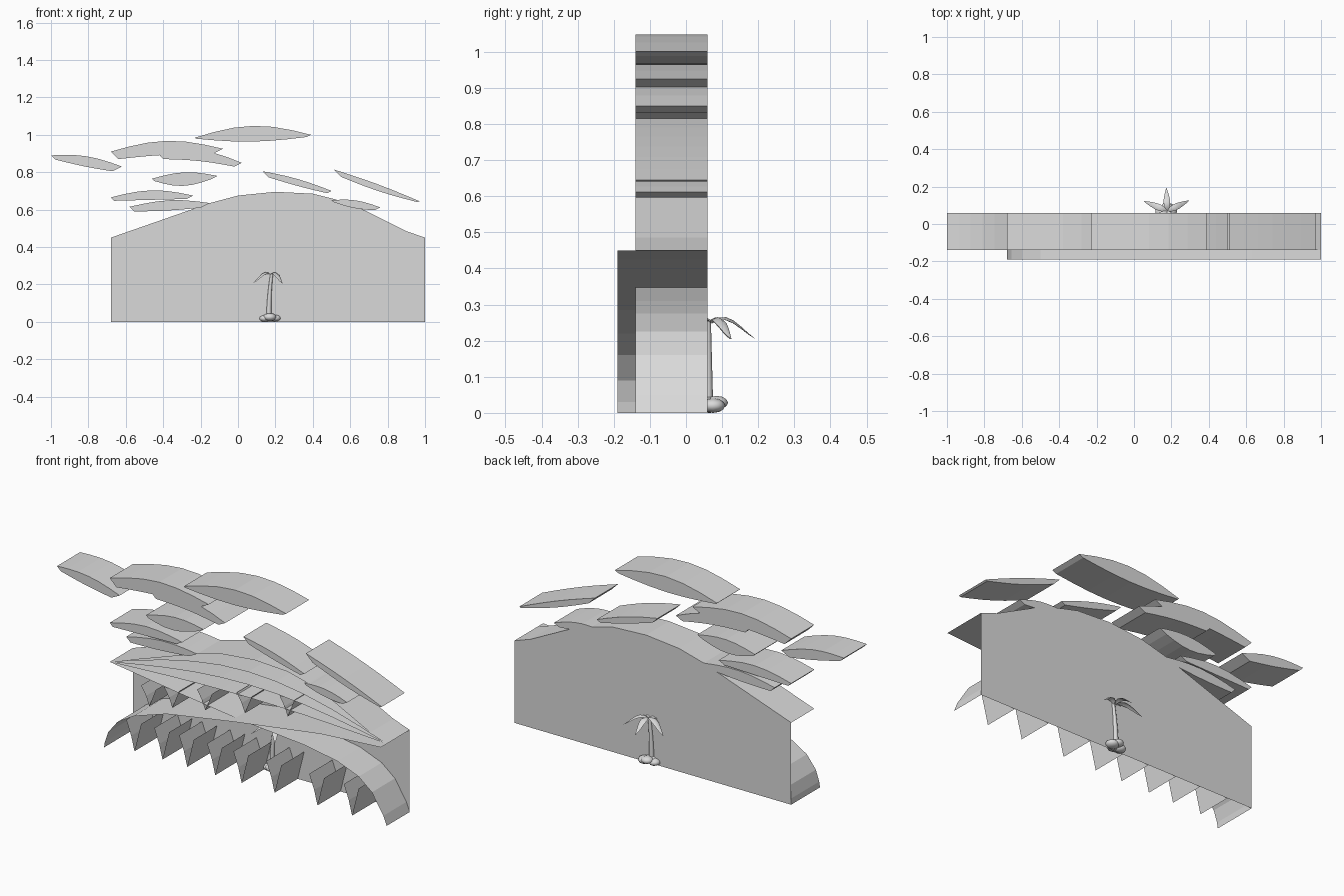
import bpy, bmesh, math
from mathutils import Vector

cube = bpy.data.objects.get("Cube")
if cube:
    bpy.data.objects.remove(cube, do_unlink=True)

grey = bpy.data.materials.new("light_grey")
grey.use_nodes = True
grey.diffuse_color = (0.7, 0.7, 0.7, 1)
grey.node_tree.nodes["Principled BSDF"].inputs["Base Color"].default_value = (0.7, 0.7, 0.7, 1)

BACK, MID, FRONT = 0.06, -0.14, -0.19


def finish(name, bm, smooth=False):
    mesh = bpy.data.meshes.new(name)
    bm.to_mesh(mesh)
    bm.free()
    mesh.materials.append(grey)
    for poly in mesh.polygons:
        poly.use_smooth = smooth
    obj = bpy.data.objects.new(name, mesh)
    bpy.context.collection.objects.link(obj)
    return obj


def ribbon(name, path, front=MID, back=BACK):
    """Sheet swept in depth along an open path of (x, z) points."""
    bm = bmesh.new()
    rows = [(bm.verts.new((x, front, z)), bm.verts.new((x, back, z))) for x, z in path]
    for (a, b), (c, d) in zip(rows, rows[1:]):
        bm.faces.new((a, c, d, b))
    return finish(name, bm)


def slab(name, outline, front=MID, back=BACK):
    """Closed outline extruded in depth with both caps."""
    bm = bmesh.new()
    face = bm.faces.new([bm.verts.new((x, front, z)) for x, z in outline])
    extruded = bmesh.ops.extrude_face_region(bm, geom=[face], use_keep_orig=True)
    moved = [v for v in extruded["geom"] if isinstance(v, bmesh.types.BMVert)]
    bmesh.ops.translate(bm, verts=moved, vec=(0, back - front, 0))
    bmesh.ops.recalc_face_normals(bm, faces=bm.faces)
    return finish(name, bm)


def bow(a, b, rise, steps=6):
    """Points from a to b, bowed up or down."""
    a, b = Vector(a), Vector(b)
    points = []
    for i in range(steps + 1):
        t = i / steps
        p = a.lerp(b, t)
        points.append((p.x, p.y + rise * math.sin(math.pi * t)))
    return points


# Clouds: left tip, right tip, upper bow, lower bow, then the drop of each blunt end
clouds = [
    ((-1, .89), (-.62, .83), .025, -.005, .022, .025),
    ((-.68, .91), (-.08, .925), .05, .01, .04, .03),
    ((-.42, .89), (.02, .85), .045, .01, .02, .02),
    ((-.23, .985), (.39, 1.0), .055, -.02, .006, .012),
    ((-.46, .765), (-.11, .78), .027, -.03, .012, .02),
    ((-.68, .665), (-.24, .675), .033, 0, .018, .018),
    ((-.58, .615), (-.15, .635), .025, -.005, .025, .025),
    ((.13, .805), (.5, .7), .012, -.004, .032, .012),
    ((.51, .815), (.97, .645), .008, -.01, .04, .005),
    ((.5, .65), (.76, .612), .018, -.01, .01, .015),
]
for number, (left, right, up, down, drop_left, drop_right) in enumerate(clouds):
    lower = bow((left[0] + drop_left, left[1] - drop_left),
                (right[0] - 2 * drop_right, right[1] - drop_right), down)
    slab(f"cloud_{number + 1}", bow(left, right, up) + lower[::-1])

# Hill skyline with the thin back panel below it
skyline = [(-.68, .45), (-.25, .6), (-.15, .635), (0, .675), (.2, .695),
           (.4, .685), (.52, .655), (.68, .595), (.9, .485), (1, .45)]
ribbon("hill_top", skyline)
bm = bmesh.new()
bm.faces.new([bm.verts.new((x, BACK, z)) for x, z in [(-.68, 0)] + skyline + [(1, 0)]])
finish("back_panel", bm)

# Two crossing slopes: one falls to the left, the other to the right
ribbon("left_slope", [(-.68, 0), (-.675, .03), (-.655, .09), (-.6, .16), (-.5, .22),
                      (-.3, .285), (.1, .35), (.63, .425), (1, .45)], FRONT)
ribbon("right_slope", [(1, 0), (.98, .05), (.91, .16), (.83, .225), (.7, .275),
                       (.5, .31), (.1, .345), (-.25, .39), (-.68, .45)])

# Streaks of the hillside between the slopes and the skyline
for number, rise in enumerate((.03, .1, .17)):
    ribbon(f"hill_streak_{number + 1}", bow((-.68, .45), (1, .45), rise, 10))


def folds(name, tips, height, base):
    """Row of narrow pointed folds, each a V in section."""
    for number, x in enumerate(tips):
        z = base(x)
        ribbon(f"{name}_{number + 1}", [(x - .05, z + height), (x - .02, z + height * .5),
                                        (x, z), (x + .02, z + height * .5), (x + .04, z + height)])


# Pointed folds along the ground and inside the hill
folds("ground_fold", (-.53, -.36, -.21, -.04, .12, .32, .58, .79), .16, lambda x: 0)
folds("inner_fold", (-.44, -.3, -.1, .14, .4), .1, lambda x: .36 + .2 * x)

# Palm: rock, trunk and drooping fronds
PALM = Vector((.17, .065, 0))
bm = bmesh.new()
for dx, dy, dz, size in ((-.025, 0, .018, .032), (.028, .01, .02, .034), (0, -.01, .025, .036), (.005, .02, .028, .032)):
    ball = bmesh.ops.create_icosphere(bm, subdivisions=2, radius=size)["verts"]
    for v in ball:
        v.co.z = max(v.co.z * .6 + dz, 0)
        v.co.x += PALM.x + dx
        v.co.y += PALM.y + dy
finish("palm_rock", bm, True)

bm = bmesh.new()
rings, sides = 5, 8
loops = []
for i in range(rings + 1):
    t = i / rings
    radius = .014 - .006 * t
    loops.append([bm.verts.new((PALM.x - .005 + .015 * t * t + radius * math.cos(k * math.tau / sides),
                                PALM.y - .004 + radius * math.sin(k * math.tau / sides),
                                .03 + .225 * t)) for k in range(sides)])
for low, high in zip(loops, loops[1:]):
    for k in range(sides):
        j = (k + 1) % sides
        bm.faces.new((low[k], low[j], high[j], high[k]))
finish("palm_trunk", bm, True)

crown = PALM + Vector((.008, .005, .25))
for number, (dx, dy) in enumerate(((-.125, .052), (-.005, .122), (.115, .055), (-.1, -.07), (.06, -.09))):
    bm = bmesh.new()
    side = Vector((-dy, dx, 0)).normalized()
    rows = []
    for i in range(7):
        t = i / 6
        mid = crown + Vector((dx * t, dy * t, .035 * math.sin(math.pi * t) * (1 - t) - .045 * t * t))
        half = side * (.004 + .016 * math.sin(math.pi * t) * (1.3 - t) if i < 6 else .001)
        drop = Vector((0, 0, half.length * .5))
        rows.append([bm.verts.new(p) for p in (mid - half - drop, mid, mid + half - drop)])
    for a, b in zip(rows, rows[1:]):
        for k in range(2):
            bm.faces.new((a[k], b[k], b[k + 1], a[k + 1]))
    finish(f"palm_frond_{number + 1}", bm, True)
